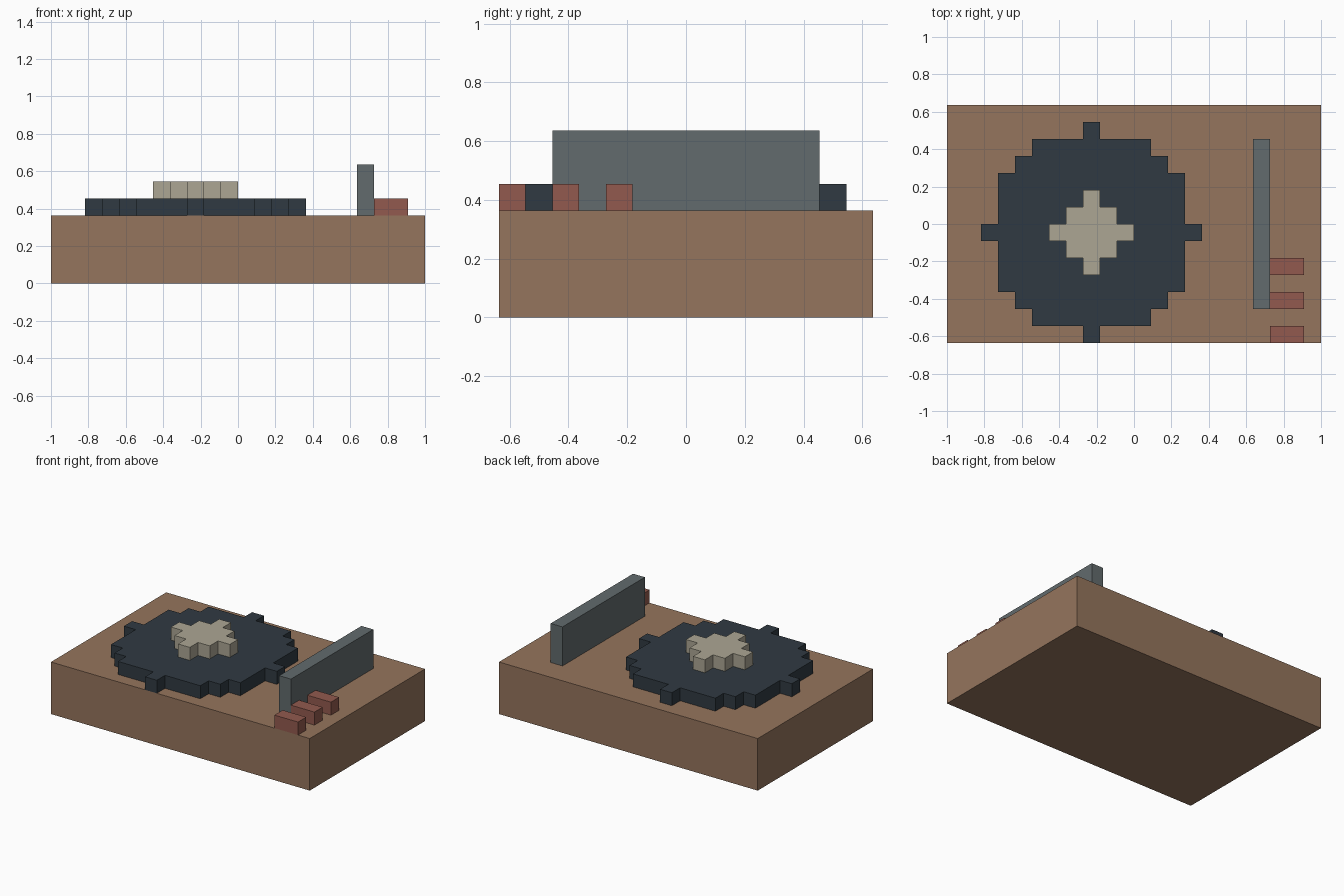
import bpy, bmesh
from math import isqrt

if "Cube" in bpy.data.objects:
    bpy.data.objects.remove(bpy.data.objects["Cube"])

V = 2 / 22                      # one block unit
X0, Y0 = -11, -7                # grid corner in block units


def material(name, rgb):
    m = bpy.data.materials.new(name)
    lin = [((c / 255 + 0.055) / 1.055) ** 2.4 for c in rgb]
    m.diffuse_color = (*lin, 1)
    m.use_nodes = True
    m.node_tree.nodes["Principled BSDF"].inputs["Base Color"].default_value = m.diffuse_color
    return m


def prism(name, outline, z0, z1, mat):
    """Extrude a counter-clockwise outline (block units) from z0 to z1."""
    bm = bmesh.new()
    face = bm.faces.new([bm.verts.new((x * V, y * V, z0 * V)) for x, y in outline])
    top = bmesh.ops.extrude_face_region(bm, geom=[face], use_keep_orig=True)["geom"]
    bmesh.ops.translate(bm, vec=(0, 0, (z1 - z0) * V),
                        verts=[g for g in top if isinstance(g, bmesh.types.BMVert)])
    bmesh.ops.recalc_face_normals(bm, faces=bm.faces)
    me = bpy.data.meshes.new(name)
    bm.to_mesh(me)
    bm.free()
    me.materials.append(mat)
    ob = bpy.data.objects.new(name, me)
    bpy.context.collection.objects.link(ob)
    return ob


def box(name, x, y, z, mat):
    (x0, x1), (y0, y1) = [(a + X0, b + X0) for a, b in [x]][0], [(a + Y0, b + Y0) for a, b in [y]][0]
    return prism(name, [(x0, y0), (x1, y0), (x1, y1), (x0, y1)], *z, mat)


def stepped_disc(name, cx, cy, r, z, mat):
    """Blocky circle: row half-widths follow x^2 + y^2 <= r^2."""
    right = []
    for row in range(-r, r + 1):
        w = isqrt(r * r - row * row) + 0.5
        for p in ((w, row - 0.5), (w, row + 0.5)):
            if right and right[-1] == p:
                right.pop()     # merge rows of equal width
            else:
                right.append(p)
    outline = right + [(-x, y) for x, y in reversed(right)]
    return prism(name, [(x + cx, y + cy) for x, y in outline], *z, mat)


wood = material("wood", (149, 117, 93))
dark = material("dark_slate", (48, 58, 66))
cream = material("cream", (172, 166, 148))
steel = material("steel", (98, 107, 109))
red = material("red", (146, 90, 78))

# Plinth
box("base", (0, 22), (0, 14), (0, 4), wood)
# Platter and centre label
stepped_disc("platter", 8.5 + X0, 6.5 + Y0, 6, (4, 5), dark)
stepped_disc("platter_hub", 8.5 + X0, 6.5 + Y0, 2, (5, 6), cream)
# Upright arm
box("arm", (18, 19), (2, 12), (4, 7), steel)
# Row of buttons
for i in range(3):
    box(f"button_{i + 1}", (19, 21), (2 * i, 2 * i + 1), (4, 5), red)
